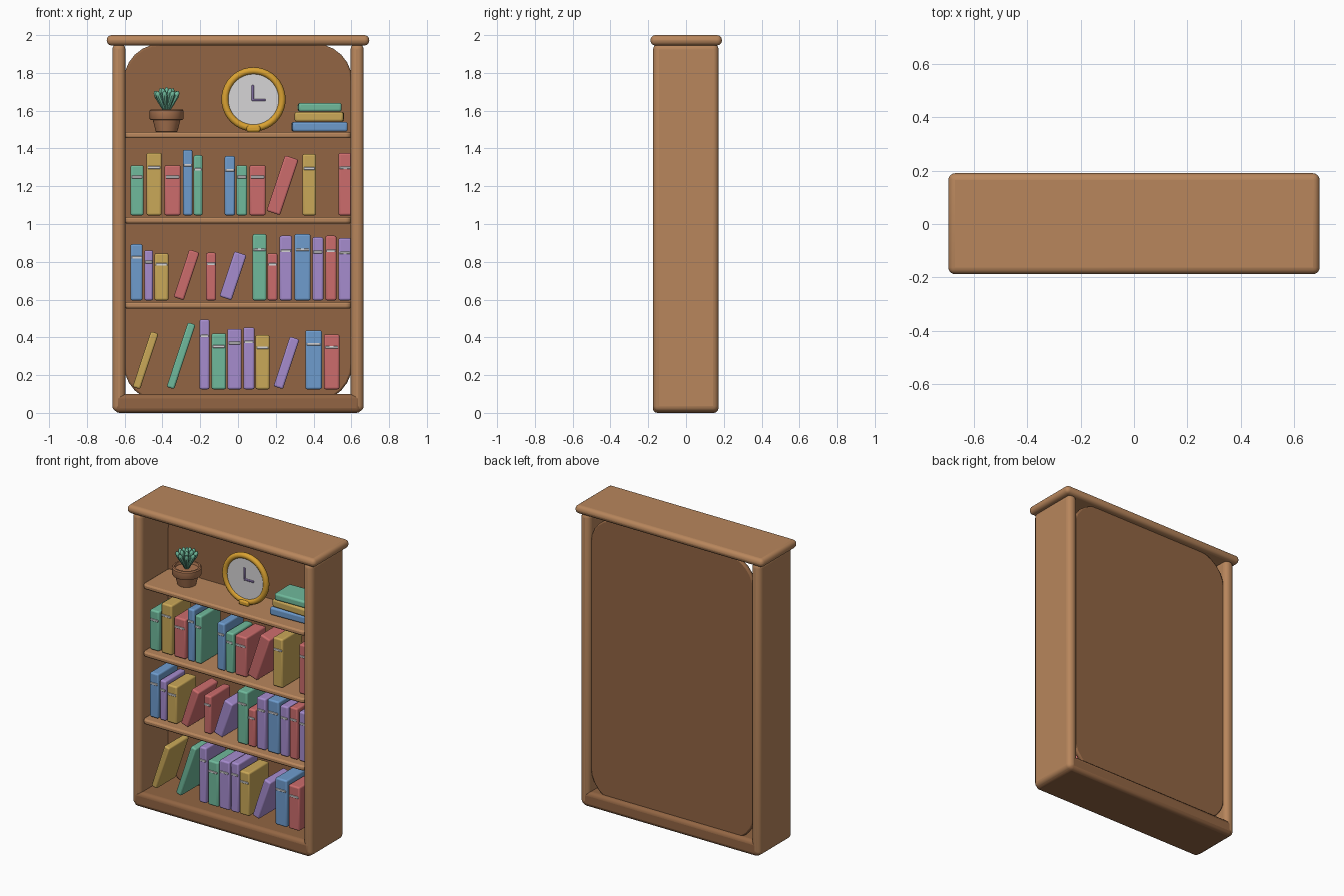
import bpy, math
from mathutils import Matrix, Vector

if "Cube" in bpy.data.objects:
    bpy.data.objects.remove(bpy.data.objects["Cube"])


def material(name, r, g, b):
    m = bpy.data.materials.new(name)
    lin = [((c / 255 + 0.055) / 1.055) ** 2.4 for c in (r, g, b)]
    m.diffuse_color = (*lin, 1)
    m.use_nodes = True
    m.node_tree.nodes["Principled BSDF"].inputs["Base Color"].default_value = m.diffuse_color
    return m


WOOD = material("light wood", 184, 134, 92)
DARK = material("dark wood", 146, 101, 67)
POT = material("clay", 172, 118, 82)
GOLD = material("gold", 218, 162, 50)
PALE = material("pale grey", 214, 213, 214)
BOOK = {
    "g": material("green", 112, 186, 156),
    "y": material("mustard", 202, 168, 88),
    "r": material("red", 204, 108, 108),
    "b": material("blue", 110, 156, 206),
    "p": material("purple", 166, 140, 206),
}


def finish(o, name, mat, angle=50):
    """Name, colour and smooth the active object."""
    o.name = name
    o.data.materials.append(mat)
    bpy.ops.object.shade_smooth_by_angle(angle=math.radians(angle))
    return o


def box(name, mat, x, y, z, bevel=0.01, segments=2, rot=(0, 0, 0)):
    """Rounded box from (min, max) ranges, turned about its centre."""
    bpy.ops.mesh.primitive_cube_add(size=1)
    o = bpy.context.object
    o.data.transform(Matrix.Diagonal((x[1] - x[0], y[1] - y[0], z[1] - z[0], 1)))
    o.location = [(a + b) / 2 for a, b in (x, y, z)]
    o.rotation_euler = rot
    if bevel:
        m = o.modifiers.new("round", 'BEVEL')
        m.width, m.segments = bevel, segments
    return finish(o, name, mat)


def slab(name, mat, x, z, y, r, steps=6, flat=False):
    """Plate with rounded outline; upright in x-z, or lying flat in x-y."""
    cx, cz = (x[0] + x[1]) / 2, (z[0] + z[1]) / 2
    hx, hz = (x[1] - x[0]) / 2 - r, (z[1] - z[0]) / 2 - r
    pts = []
    for q, (sx, sz) in enumerate(((1, 1), (-1, 1), (-1, -1), (1, -1))):
        for i in range(steps + 1):
            a = (q + i / steps) * math.pi / 2
            pts.append((cx + sx * hx + r * math.cos(a), cz + sz * hz + r * math.sin(a)))
    n = len(pts)
    place = (lambda p, d: (p[0], p[1], d)) if flat else (lambda p, d: (p[0], d, p[1]))
    verts = [place(p, d) for d in y for p in pts]
    faces = [list(range(n))[::-1], list(range(n, 2 * n))]
    faces += [[i, (i + 1) % n, n + (i + 1) % n, n + i] for i in range(n)]
    if not flat:
        faces = [f[::-1] for f in faces]
    me = bpy.data.meshes.new(name)
    me.from_pydata(verts, [], faces)
    o = bpy.data.objects.new(name, me)
    bpy.context.collection.objects.link(o)
    bpy.ops.object.select_all(action='DESELECT')
    o.select_set(True)
    bpy.context.view_layer.objects.active = o
    m = o.modifiers.new("round", 'BEVEL')
    m.width, m.segments, m.limit_method = 0.01, 2, 'ANGLE'
    m.angle_limit = math.radians(50)
    return finish(o, name, mat)


def lathe(name, mat, profile, loc, rot=(0, 0, 0), n=32):
    """Revolve (radius, height) points about the local z axis."""
    verts = [(r * math.cos(2 * math.pi * i / n), r * math.sin(2 * math.pi * i / n), h)
             for r, h in profile for i in range(n)]
    faces = [[k * n + i, k * n + (i + 1) % n, (k + 1) * n + (i + 1) % n, (k + 1) * n + i]
             for k in range(len(profile) - 1) for i in range(n)]
    faces += [list(range(n))[::-1], list(range((len(profile) - 1) * n, len(profile) * n))]
    me = bpy.data.meshes.new(name)
    me.from_pydata(verts, [], faces)
    o = bpy.data.objects.new(name, me)
    bpy.context.collection.objects.link(o)
    o.location, o.rotation_euler = loc, rot
    bpy.ops.object.select_all(action='DESELECT')
    o.select_set(True)
    bpy.context.view_layer.objects.active = o
    return finish(o, name, mat, 40)


# Cabinet
box("top_board", WOOD, (-0.695, 0.695), (-0.188, 0.19), (1.945, 2.0), 0.026, 4)
for side, s in (("left", -1), ("right", 1)):
    box(side + "_side", WOOD, sorted((s * 0.596, s * 0.665)), (-0.174, 0.172), (0.006, 1.955), 0.03, 4)
box("bottom_board", DARK, (-0.652, 0.652), (-0.176, 0.172), (0.0, 0.1), 0.025, 3)
slab("back_panel", DARK, (-0.605, 0.605), (0.06, 1.955), (0.115, 0.145), 0.2)
for i, z in enumerate((0.57, 1.02, 1.471)):
    slab("shelf_%d" % (i + 1), WOOD, (-0.6, 0.6), (-0.155, 0.13), (z - 0.017, z + 0.016), 0.03, 4, True)

# Books: colour, left, right, top; capital letter means leaning to the right
LEAN = 0.32
ROWS = [
    (1.046, [("g", -.569, -.5, 1.311), ("y", -.484, -.405, 1.377), ("r", -.389, -.304, 1.311),
             ("b", -.291, -.241, 1.393), ("g", -.235, -.188, 1.364), ("b", -.071, -.016, 1.359),
             ("g", -.008, .048, 1.311), ("r", .061, .146, 1.311), ("R", .151, .32, 1.364),
             ("y", .341, .413, 1.37), ("r", .532, .605, 1.375)]),
    (0.596, [("b", -.569, -.505, .893), ("p", -.495, -.45, .861), ("y", -.442, -.368, .845),
             ("R", -.341, -.204, .866), ("r", -.169, -.116, .848), ("P", -.098, .045, .856),
             ("g", .077, .151, .946), ("r", .156, .209, .845), ("p", .22, .286, .938),
             ("b", .299, .384, .946), ("p", .394, .452, .93), ("r", .463, .521, .938),
             ("p", .532, .6, .925)]),
    (0.125, [("Y", -.558, -.421, .432), ("G", -.378, -.225, .48), ("p", -.204, -.151, .495),
             ("g", -.14, -.063, .421), ("p", -.056, .019, .445), ("p", .029, .087, .453),
             ("y", .093, .167, .413), ("P", .188, .325, .405), ("b", .357, .444, .437),
             ("r", .455, .537, .416)]),
]
for row, (base, books) in enumerate(ROWS):
    for i, (c, x0, x1, top) in enumerate(books):
        name = "book_%d_%d" % (row + 1, i + 1)
        w, h, cx, cz = x1 - x0, top - base, (x0 + x1) / 2, (top + base) / 2
        tilt = 0
        if c.isupper():
            tilt, co, si = LEAN, math.cos(LEAN), math.sin(LEAN)
            k = co * co - si * si
            w, h = (w * co - h * si) / k, (h * co - w * si) / k
        box(name, BOOK[c.lower()], (cx - w / 2, cx + w / 2), (-0.12, 0.09),
            (cz - h / 2, cz + h / 2), 0.01, 3, (0, tilt, 0))
        if not tilt:
            bz = top - 0.235 * h
            box(name + "_band", PALE, (cx - w * 0.42, cx + w * 0.42), (-0.124, -0.116),
                (bz - 0.007, bz + 0.007), 0.002, 1)

# Lying books
for c, x0, x1, z0, z1, turn in (("b", .285, .578, 1.489, 1.541, 0.04), ("y", .302, .56, 1.542, 1.594, -0.03),
                                ("g", .318, .546, 1.595, 1.641, 0.03)):
    box("lying_book_" + c, BOOK[c], (x0, x1), (-0.075, 0.095), (z0, z1), 0.012, 3, (0, 0, turn))

# Clock
CX, CZ, CY = 0.082, 1.66, -0.035
FRONT = (math.pi / 2, 0, 0)
bpy.ops.mesh.primitive_torus_add(major_radius=0.151, minor_radius=0.019, major_segments=40,
                                 minor_segments=10, location=(CX, CY, CZ), rotation=FRONT)
finish(bpy.context.object, "clock_rim", GOLD)
lathe("clock_face", PALE, [(0.13, -0.045), (0.145, -0.035), (0.145, 0.005)], (CX, CY, CZ), FRONT, 40)
box("clock_foot", GOLD, (CX - 0.036, CX + 0.036), (CY - 0.028, CY + 0.03), (1.487, 1.52), 0.01)
box("minute_hand", BOOK["p"], (CX - 0.01, CX + 0.002), (CY - 0.013, CY - 0.004), (CZ - 0.008, CZ + 0.075), 0.003, 1)
box("hour_hand", BOOK["p"], (CX - 0.008, CX + 0.064), (CY - 0.013, CY - 0.004), (CZ - 0.01, CZ + 0.003), 0.003, 1)

# Potted plant
PX = -0.378
lathe("plant_pot", POT, [(0.052, 1.486), (0.057, 1.489), (0.073, 1.55), (0.086, 1.552), (0.09, 1.558),
                         (0.09, 1.6), (0.084, 1.607), (0.074, 1.607), (0.07, 1.59)], (PX, 0, 0))
for ring, (count, lean, length) in enumerate(((1, 0, 0.13), (5, 0.24, 0.128), (8, 0.47, 0.122))):
    for i in range(count):
        a = 2 * math.pi * i / count + 0.3 * ring
        d = Vector((math.sin(lean) * math.cos(a), math.sin(lean) * math.sin(a), math.cos(lean)))
        rot = d.to_track_quat('Z', 'Y').to_euler()
        lathe("leaf_%d_%d" % (ring, i), BOOK["g"],
              [(0.006, 0), (0.011, length * 0.4), (0.015, length * 0.75), (0.011, length * 0.92), (0.002, length)],
              (PX + d.x * 0.02, d.y * 0.02, 1.595), rot, 8)
